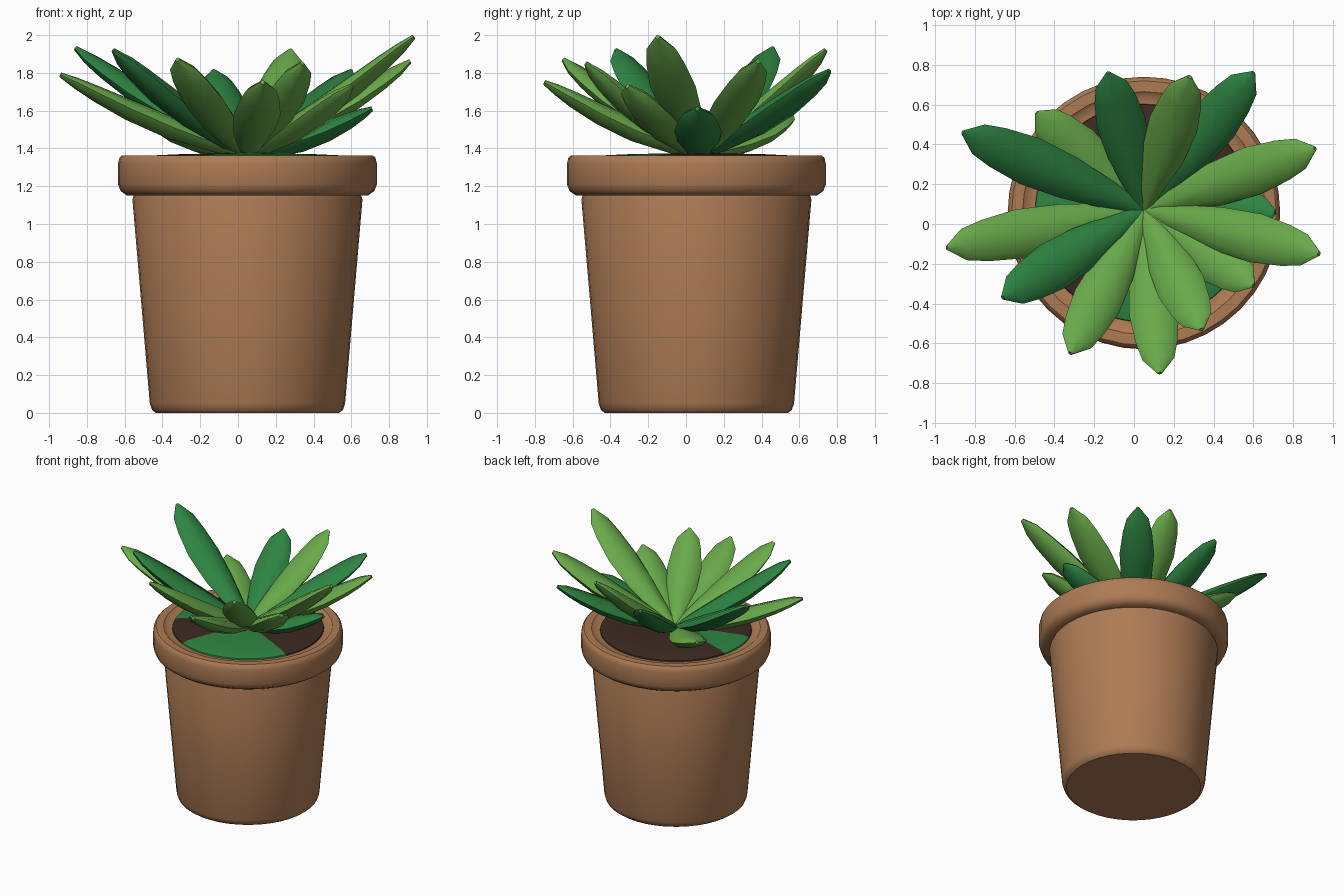
import bpy, bmesh, math
from mathutils import Vector

if "Cube" in bpy.data.objects:
    bpy.data.objects.remove(bpy.data.objects["Cube"])

CENTRE = Vector((0.05, 0.055, 0))


def material(name, rgb):
    m = bpy.data.materials.new(name)
    m.use_nodes = True
    m.diffuse_color = (*rgb, 1)
    m.node_tree.nodes["Principled BSDF"].inputs["Base Color"].default_value = (*rgb, 1)
    return m


clay = material("terracotta", (0.42, 0.2, 0.09))
earth = material("dark soil", (0.045, 0.023, 0.015))
light = material("light green", (0.14, 0.4, 0.068))
dark = material("dark green", (0.027, 0.23, 0.054))


def finish(name, bm, mats, angle=35):
    bmesh.ops.recalc_face_normals(bm, faces=bm.faces)
    mesh = bpy.data.meshes.new(name)
    bm.to_mesh(mesh)
    bm.free()
    obj = bpy.data.objects.new(name, mesh)
    bpy.context.collection.objects.link(obj)
    for m in mats:
        mesh.materials.append(m)
    bpy.ops.object.select_all(action="DESELECT")
    obj.select_set(True)
    bpy.context.view_layer.objects.active = obj
    bpy.ops.object.shade_smooth_by_angle(angle=math.radians(angle))
    return obj


def loft(bm, rings):
    """Skin a list of equal closed rings and cap both ends."""
    loops = [[bm.verts.new(p) for p in ring] for ring in rings]
    n = len(loops[0])
    for a, b in zip(loops, loops[1:]):
        for i in range(n):
            j = (i + 1) % n
            bm.faces.new((a[i], a[j], b[j], b[i]))
    bm.faces.new(loops[0][::-1])
    bm.faces.new(loops[-1])


def circle(r, z, n):
    return [CENTRE + Vector((r * math.cos(k * math.tau / n), r * math.sin(k * math.tau / n), z))
            for k in range(n)]


def turned(name, profile, mats, n=40):
    bm = bmesh.new()
    loft(bm, [circle(r, z, n) for r, z in profile])
    return finish(name, bm, mats)


# Pot body and rolled rim
turned("pot_body", [(0.485, 0), (0.505, 0.015), (0.517, 0.05), (0.609, 1.13), (0.6, 1.155)], [clay])
turned("pot_rim", [(0.59, 1.15), (0.64, 1.152), (0.672, 1.175), (0.685, 1.21), (0.685, 1.32),
                   (0.678, 1.35), (0.665, 1.362), (0.61, 1.362), (0.59, 1.347), (0.55, 1.343)], [clay])

# Shallow domed soil with green ground cover in two sectors
soil = turned("soil", [(0.55, 1.335), (0.545, 1.352), (0.5, 1.363), (0.35, 1.37), (0.05, 1.376)],
              [earth, dark], 72)
for f in soil.data.polygons:
    d = f.center - CENTRE
    a = math.degrees(math.atan2(d.y, d.x)) % 360
    if len(f.vertices) == 4 and (244 < a < 336 or 163 < a < 200):
        f.material_index = 1

# Fleshy leaves: length fraction, half width, half thickness
SECTIONS = [(0, 0.035, 0.02), (0.15, 0.065, 0.042), (0.4, 0.11, 0.058), (0.62, 0.125, 0.055),
            (0.8, 0.105, 0.043), (0.91, 0.08, 0.03), (1, 0.012, 0.013)]
ROOT = Vector((0.05, 0.07, 1.365))


def leaf(name, tip, mat):
    tip = Vector(tip)
    d = tip - ROOT
    side = d.cross(Vector((0, 0, 1))).normalized()
    up = side.cross(d).normalized()
    rings = []
    for t, w, h in SECTIONS:
        c = ROOT + d * t - up * 0.03 * math.sin(math.pi * t)
        rings.append([c + side * w * math.cos(k * math.tau / 8) + up * h * math.sin(k * math.tau / 8)
                      for k in range(8)])
    bm = bmesh.new()
    loft(bm, rings)
    finish(name, bm, [mat], 50)


LIGHT_TIPS = [(-0.94, -0.12, 1.79), (-0.49, 0.56, 1.58), (0.28, 0.74, 1.92), (0.91, 0.38, 1.86),
              (0.93, -0.15, 1.99), (0.6, -0.31, 1.73), (0.34, -0.53, 1.85), (0.13, -0.75, 1.75),
              (-0.32, -0.65, 1.87)]
DARK_TIPS = [(-0.86, 0.46, 1.93), (-0.66, -0.37, 1.92), (-0.13, 0.76, 1.81), (0.6, 0.76, 1.81),
             (0.71, 0.06, 1.61)]
for i, tip in enumerate(LIGHT_TIPS):
    leaf(f"light_leaf_{i + 1}", tip, light)
for i, tip in enumerate(DARK_TIPS):
    leaf(f"dark_leaf_{i + 1}", tip, dark)
